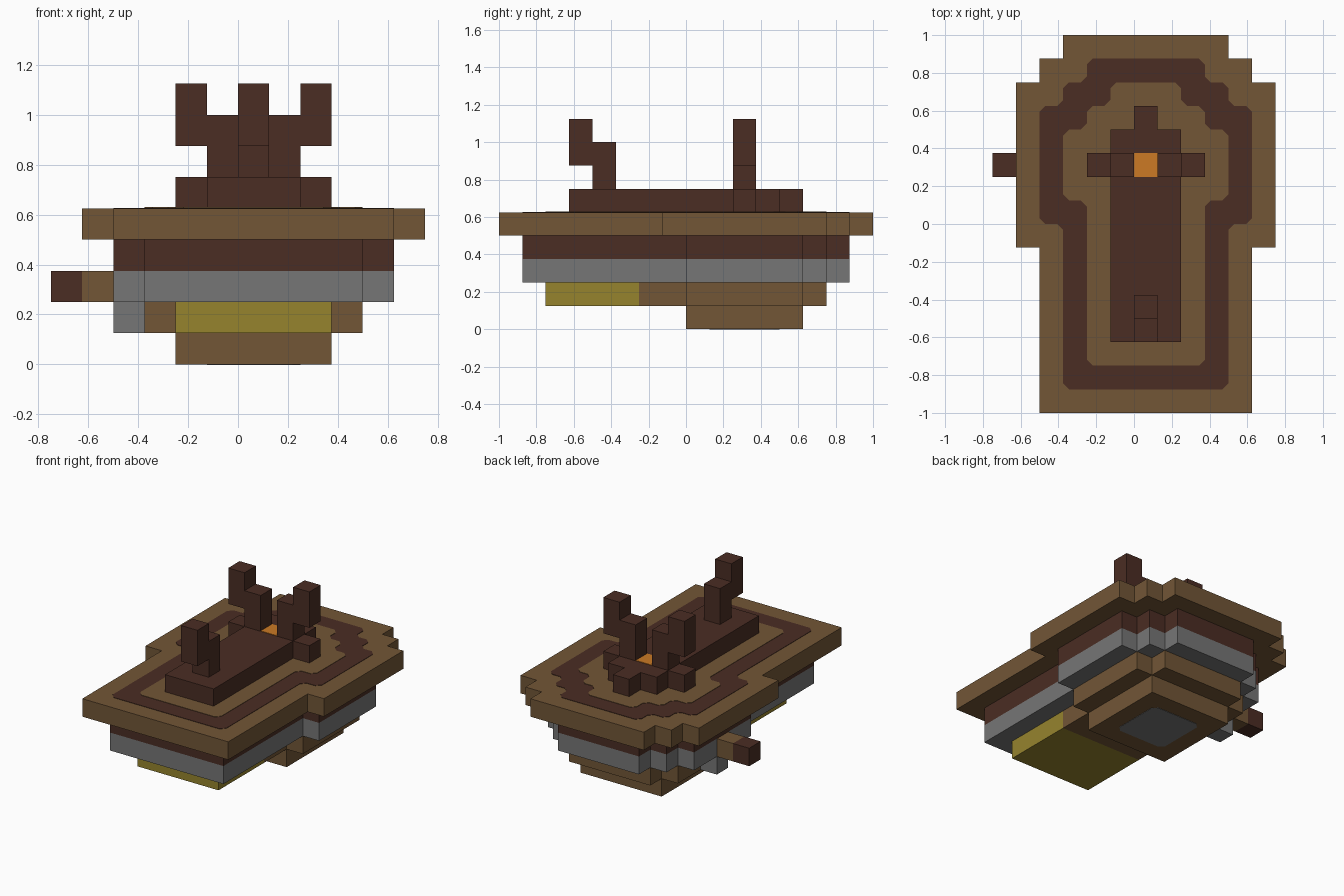
import bpy, bmesh

cube = bpy.data.objects.get("Cube")
if cube:
    bpy.data.objects.remove(cube, do_unlink=True)

U = 0.125      # block size
MID = 0.5      # symmetry line of the hull, in blocks


def material(name, rgb):
    m = bpy.data.materials.new(name)
    m.use_nodes = True
    m.diffuse_color = (*rgb, 1)
    m.node_tree.nodes["Principled BSDF"].inputs["Base Color"].default_value = (*rgb, 1)
    return m


brown = material("wood brown", (0.168, 0.093, 0.037))
dark = material("dark wood", (0.069, 0.026, 0.017))
gray = material("stone gray", (0.181, 0.181, 0.181))
yellow = material("dull yellow", (0.305, 0.231, 0.027))
orange = material("orange", (0.604, 0.195, 0.018))


def prism(name, points, z0, z1, mat, cut=0):
    """Extrude a flat outline given in blocks; cut trims its corners."""
    bm = bmesh.new()
    bm.faces.new([bm.verts.new((x * U, y * U, z0 * U)) for x, y in points])
    if cut:
        bmesh.ops.bevel(bm, geom=bm.verts[:], offset=cut * U, segments=1, affect='VERTICES')
    top = bmesh.ops.extrude_face_region(bm, geom=bm.faces[:])["geom"]
    bmesh.ops.translate(bm, vec=(0, 0, (z1 - z0) * U),
                        verts=[g for g in top if isinstance(g, bmesh.types.BMVert)])
    bmesh.ops.recalc_face_normals(bm, faces=bm.faces[:])
    mesh = bpy.data.meshes.new(name)
    bm.to_mesh(mesh)
    bm.free()
    mesh.materials.append(mat)
    obj = bpy.data.objects.new(name, mesh)
    bpy.context.collection.objects.link(obj)
    return obj


def slab(name, steps, y_end, z0, z1, mat, cut=0):
    """Symmetric stepped slab; steps are (start y, half width) from front to back."""
    ends = [y for y, _ in steps[1:]] + [y_end]
    side = [(w, y) for (y0, w), y1 in zip(steps, ends) for y in (y0, y1)]
    points = [(MID + w, y) for w, y in side] + [(MID - w, y) for w, y in reversed(side)]
    return prism(name, points, z0, z1, mat, cut)


def box(name, x, y, z, mat):
    (x0, x1), (y0, y1) = x, y
    return prism(name, [(x0, y0), (x1, y0), (x1, y1), (x0, y1)], *z, mat)


# Hull layers from the keel up
slab("keel", [(0, 2.5)], 5, 0, 1, brown)
slab("keel_patch", [(1, 1.5)], 4, -0.02, 0, gray, 0.25)
slab("front_belly", [(-6, 2.5)], -2, 1, 2, yellow)
slab("rear_belly", [(-2, 2.5), (0, 3.5), (5, 2.5)], 6, 1, 2, brown)
hull = [(-7, 3.5), (0, 4.5), (5, 3.5), (6, 2.5)]
slab("gray_hull", hull, 7, 2, 3, gray)
slab("dark_hull", hull, 7, 3, 4, dark)
slab("deck", [(-8, 4.5), (-1, 5.5), (6, 4.5), (7, 3.5)], 8, 4, 5, brown)

# Painted band on the deck
slab("deck_band", hull, 7, 5, 5.02, dark, 0.25)
slab("deck_center", [(-6, 2.5), (1, 3.5), (4, 2.5), (5, 1.5)], 6, 5, 5.04, brown, 0.25)

# Side handle and its bracket
box("handle_shaft", (-5, -4), (2, 3), (2, 3), brown)
box("handle_knob", (-6, -5), (2, 3), (2, 3), dark)
box("handle_bracket", (-4, -3), (2, 3), (1, 2), gray)

# Raised cross-shaped spine
slab("spine", [(-5, 1.5), (2, 2.5), (3, 1.5), (4, 0.5)], 5, 5, 6, dark)
slab("spine_light", [(2, 0.5)], 3, 6, 6.03, orange)

# Stepped prongs: one at the front, a mirrored pair at the back
box("front_prong_base", (0, 1), (-4, -3), (6, 8), dark)
box("front_prong_tip", (0, 1), (-5, -4), (7, 9), dark)
for label, s in (("left", 1), ("right", -1)):
    def span(a, b):
        return MID + s * a, MID + s * b
    box(label + "_prong_base", span(0.5, 1.5), (2, 3), (6, 8), dark)
    box(label + "_prong_tip", span(1.5, 2.5), (2, 3), (7, 9), dark)
